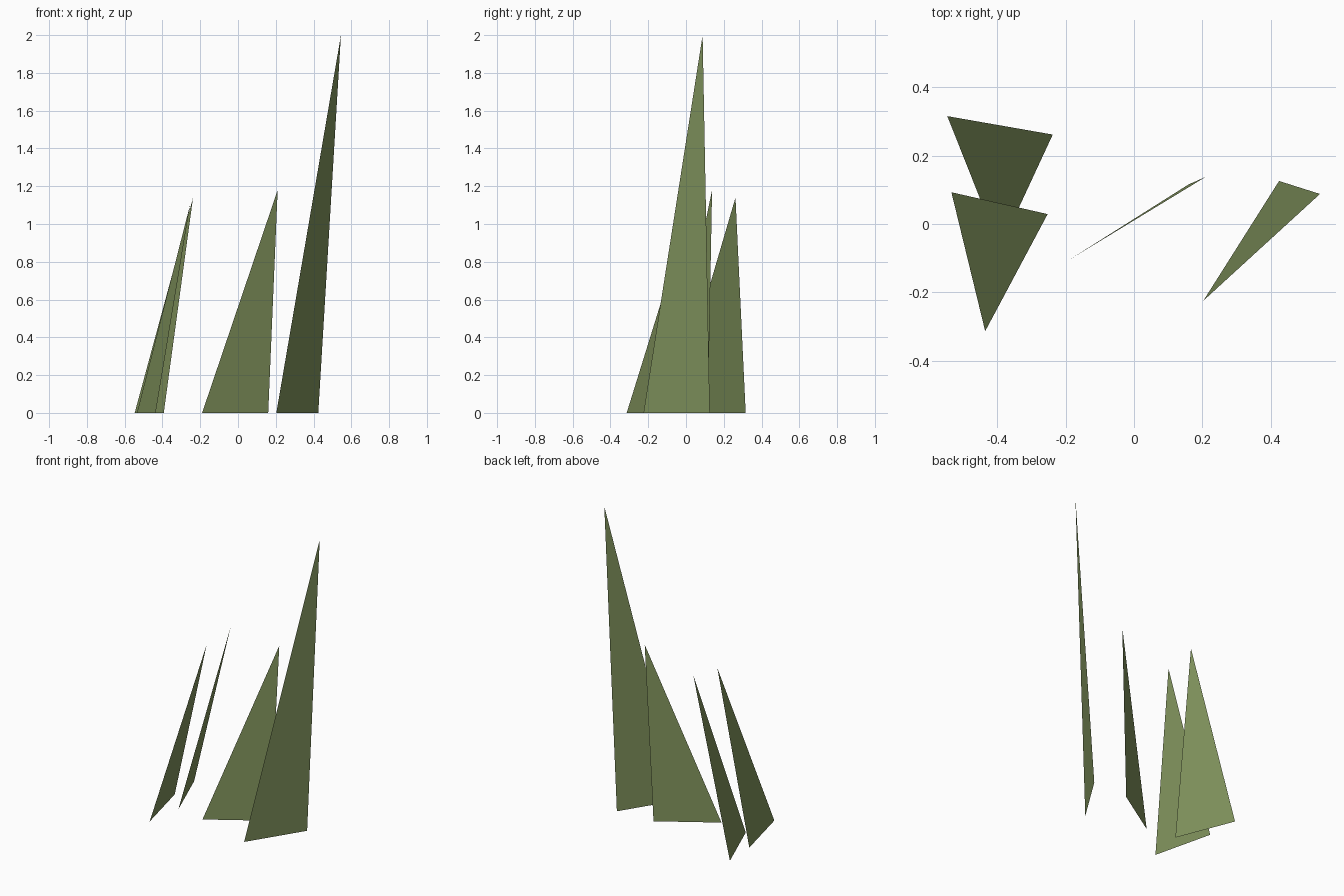
import bpy

if "Cube" in bpy.data.objects:
    bpy.data.objects.remove(bpy.data.objects["Cube"])

# Single leaf green
green = bpy.data.materials.new("grass_green")
green.diffuse_color = (0.225, 0.30, 0.112, 1)
green.use_nodes = True
green.node_tree.nodes["Principled BSDF"].inputs["Base Color"].default_value = green.diffuse_color


def grass_blade(name, base_a, base_b, tip):
    """One flat triangular blade standing on the ground."""
    mesh = bpy.data.meshes.new(name)
    mesh.from_pydata([(*base_a, 0), (*base_b, 0), tip], [], [(0, 1, 2)])
    mesh.materials.append(green)
    blade = bpy.data.objects.new(name, mesh)
    bpy.context.collection.objects.link(blade)
    return blade


# Tall blade on the right, middle blade, and two leaning blades on the left
grass_blade("tall_blade", (0.203, -0.225), (0.425, 0.126), (0.545, 0.088, 2.0))
grass_blade("middle_blade", (-0.19, -0.105), (0.16, 0.116), (0.21, 0.138, 1.18))
grass_blade("left_back_blade", (-0.393, -0.072), (-0.547, 0.316), (-0.238, 0.262, 1.14))
grass_blade("left_front_blade", (-0.436, -0.314), (-0.535, 0.093), (-0.253, 0.029, 1.105))
